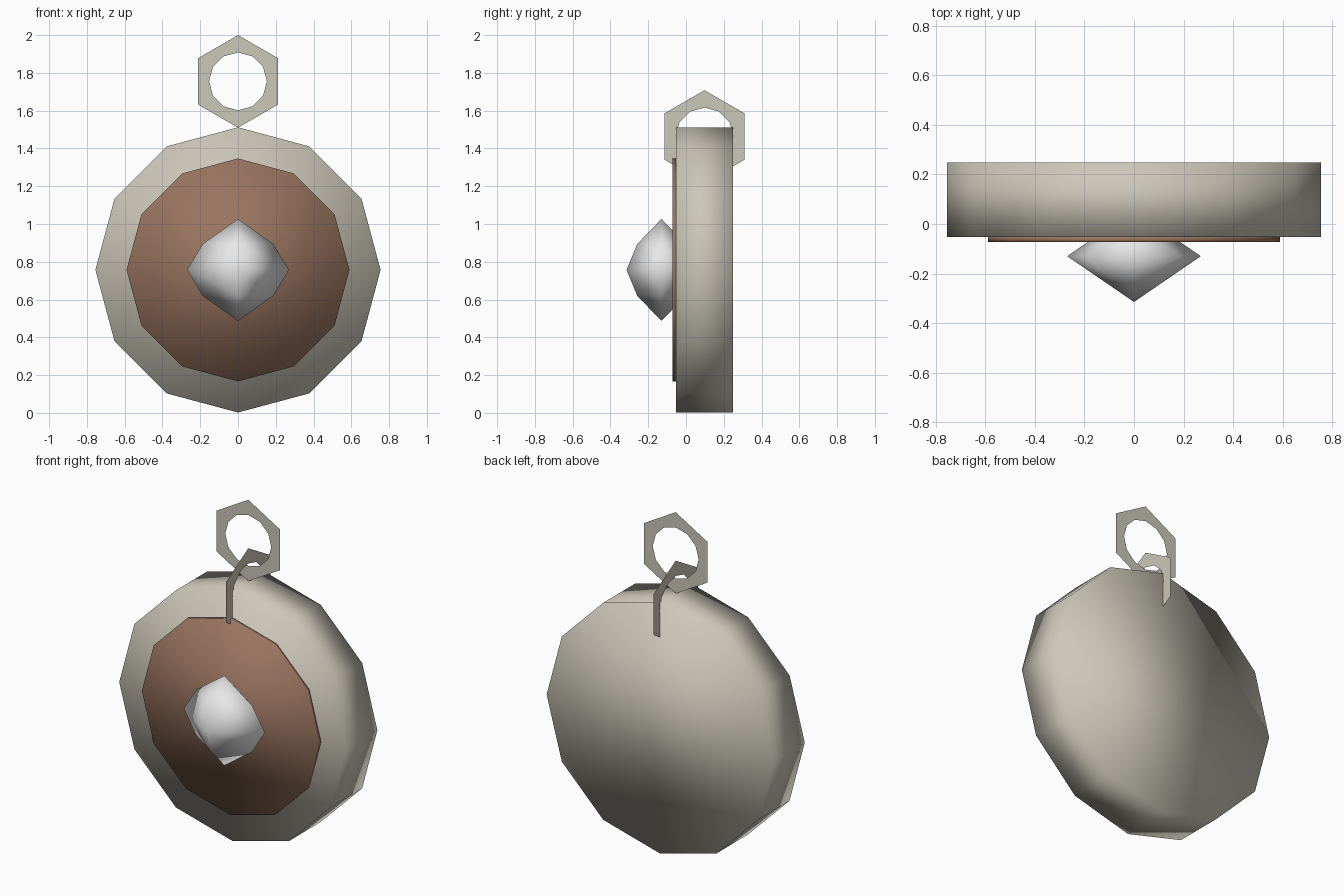
import bpy, bmesh
from math import sin, cos, pi

cube = bpy.data.objects.get("Cube")
if cube:
    bpy.data.objects.remove(cube, do_unlink=True)


def material(name, color):
    m = bpy.data.materials.new(name)
    m.use_nodes = True
    m.diffuse_color = (*color, 1)
    m.node_tree.nodes["Principled BSDF"].inputs["Base Color"].default_value = (*color, 1)
    return m


metal = material("pale metal", (0.60, 0.57, 0.48))
copper = material("copper brown", (0.32, 0.175, 0.115))
crystal = material("pale crystal", (0.80, 0.80, 0.80))

CENTRE_Z = 0.757


def disc(name, radius, front, back, mat):
    """Twelve-sided slab facing the front, with a corner at the top."""
    bpy.ops.mesh.primitive_cylinder_add(
        vertices=12, radius=radius, depth=back - front,
        location=(0, (front + back) / 2, CENTRE_Z), rotation=(pi / 2, 0, 0))
    ob = bpy.context.object
    ob.name = name
    ob.data.materials.append(mat)
    bpy.ops.object.shade_smooth()


def mesh_object(name, bm, mat, smooth):
    bmesh.ops.recalc_face_normals(bm, faces=bm.faces)
    me = bpy.data.meshes.new(name)
    bm.to_mesh(me)
    bm.free()
    me.materials.append(mat)
    me.polygons.foreach_set("use_smooth", [smooth] * len(me.polygons))
    ob = bpy.data.objects.new(name, me)
    bpy.context.collection.objects.link(ob)
    return ob


def chain_link(name, location, turn):
    """Flat hexagonal plate with a twelve-sided hole."""
    bm = bmesh.new()
    outer, inner = [], []
    for k in range(12):
        a = k * pi / 6
        r = 0.245 if k % 2 == 0 else 0.245 * cos(pi / 6)
        outer.append(bm.verts.new((r * sin(a), 0, r * cos(a))))
        inner.append(bm.verts.new((0.153 * sin(a), 0, 0.153 * cos(a))))
    for k in range(12):
        n = (k + 1) % 12
        bm.faces.new((outer[k], outer[n], inner[n], inner[k]))
    ob = mesh_object(name, bm, metal, False)
    ob.location = location
    ob.rotation_euler.z = turn


def gem(name, location):
    """Four-sided ball with rings above and below the girdle."""
    bm = bmesh.new()
    rings = []
    for z, r in ((0.138, 0.69), (0, 1), (-0.138, 0.69)):
        rings.append([bm.verts.new((0.27 * r * cos(k * pi / 2),
                                    0.185 * r * sin(k * pi / 2), z)) for k in range(4)])
    top, bottom = bm.verts.new((0, 0, 0.27)), bm.verts.new((0, 0, -0.27))
    for k in range(4):
        n = (k + 1) % 4
        bm.faces.new((top, rings[0][k], rings[0][n]))
        bm.faces.new((bottom, rings[2][n], rings[2][k]))
        for a, b in zip(rings, rings[1:]):
            bm.faces.new((a[k], b[k], b[n], a[n]))
    mesh_object(name, bm, crystal, True).location = location


# Pendant body and its coloured face
disc("pendant_body", 0.755, -0.052, 0.248, metal)
disc("face_plate", 0.59, -0.072, -0.052, copper)

# Stone set in the middle of the face
gem("gem", (0, -0.13, CENTRE_Z))

# Two interlocked flat links
chain_link("upper_link", (0, 0.098, 1.755), 0)
chain_link("lower_link", (0, 0.098, 1.463), pi / 2)
